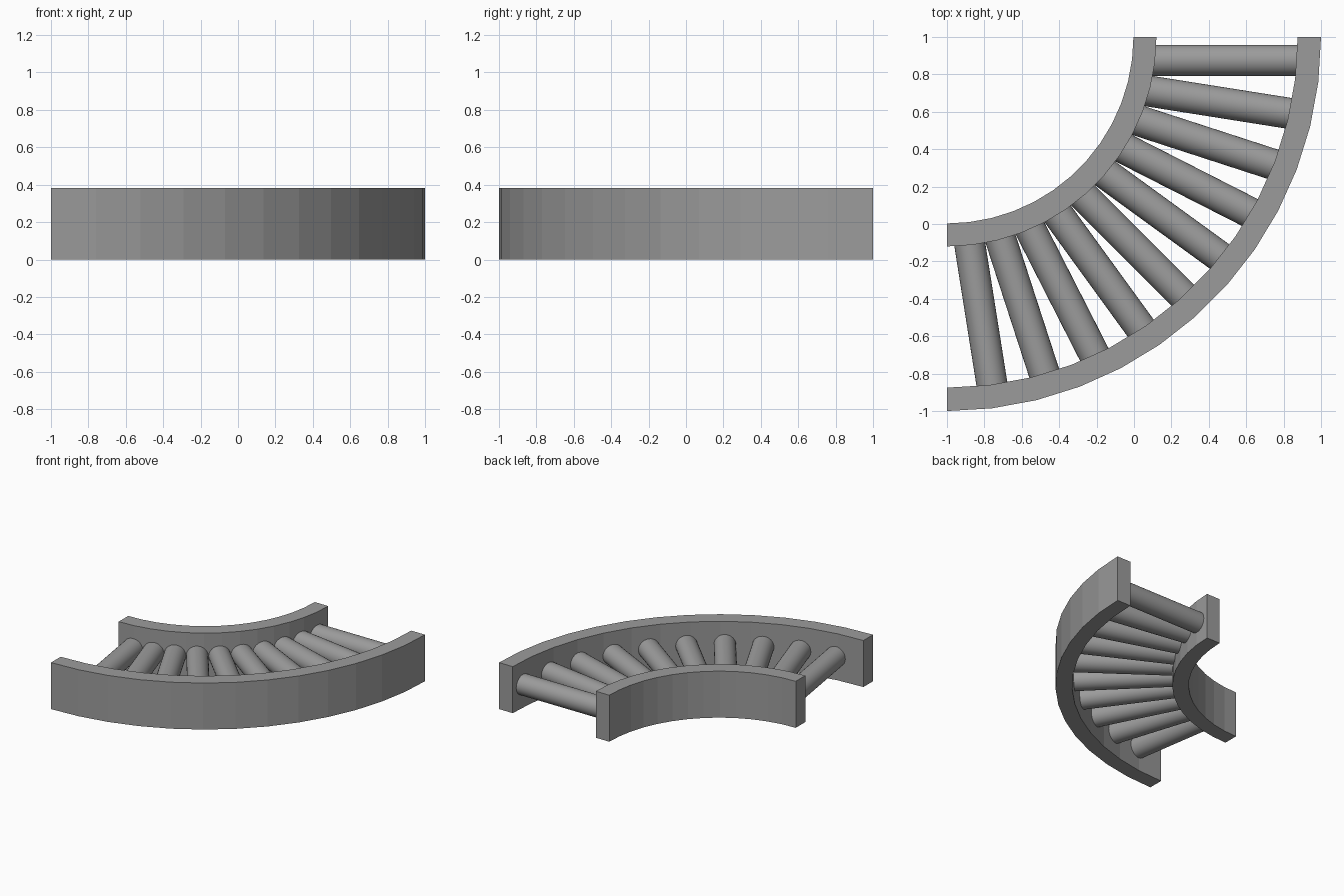
import bpy, bmesh
from math import cos, sin, radians, pi
from mathutils import Matrix

if "Cube" in bpy.data.objects:
    bpy.data.objects.remove(bpy.data.objects["Cube"])

CX, CY = -1.0, 1.0          # centre of the bend
HEIGHT = 0.382
SEGMENTS = 13               # facets along the quarter turn

dark_grey = bpy.data.materials.new("dark_grey")
dark_grey.diffuse_color = (0.33, 0.33, 0.33, 1)
dark_grey.use_nodes = True
dark_grey.node_tree.nodes["Principled BSDF"].inputs["Base Color"].default_value = dark_grey.diffuse_color


def finish(bm, name):
    bmesh.ops.recalc_face_normals(bm, faces=bm.faces)
    mesh = bpy.data.meshes.new(name)
    bm.to_mesh(mesh)
    bm.free()
    mesh.materials.append(dark_grey)
    obj = bpy.data.objects.new(name, mesh)
    bpy.context.collection.objects.link(obj)
    return obj


def curved_rail(name, r_in, r_out):
    """Sweep a rectangular section through a quarter turn."""
    bm = bmesh.new()
    section = [(r_in, 0), (r_out, 0), (r_out, HEIGHT), (r_in, HEIGHT)]
    rings = []
    for i in range(SEGMENTS + 1):
        a = -pi / 2 * i / SEGMENTS
        rings.append([bm.verts.new((CX + r * cos(a), CY + r * sin(a), z))
                      for r, z in section])
    for p, q in zip(rings, rings[1:]):
        for k in range(4):
            n = (k + 1) % 4
            bm.faces.new((p[k], p[n], q[n], q[k]))
    bm.faces.new(rings[0])
    bm.faces.new(rings[-1])
    return finish(bm, name)


def roller(index, radius=0.083, r_start=1.09, r_end=1.9):
    """Cylinder spanning the rails, set slightly off the radial line."""
    a = -radians(9 * index)
    offset = 0.125 - 0.008 * index
    bm = bmesh.new()
    bmesh.ops.create_cone(bm, cap_ends=True, segments=32, radius1=radius,
                          radius2=radius, depth=r_end - r_start)
    local = (Matrix.Translation(((r_start + r_end) / 2, -offset, HEIGHT / 2))
             @ Matrix.Rotation(pi / 2, 4, 'Y'))
    bm.transform(Matrix.Translation((CX, CY, 0)) @ Matrix.Rotation(a, 4, 'Z') @ local)
    for f in bm.faces:
        f.smooth = len(f.verts) == 4
    for e in bm.edges:
        e.smooth = all(f.smooth for f in e.link_faces)
    return finish(bm, f"roller_{index + 1}")


# Side rails
curved_rail("inner_rail", 0.997, 1.12)
curved_rail("outer_rail", 1.875, 2.0)

# Rollers fanned around the bend
for i in range(10):
    roller(i)
